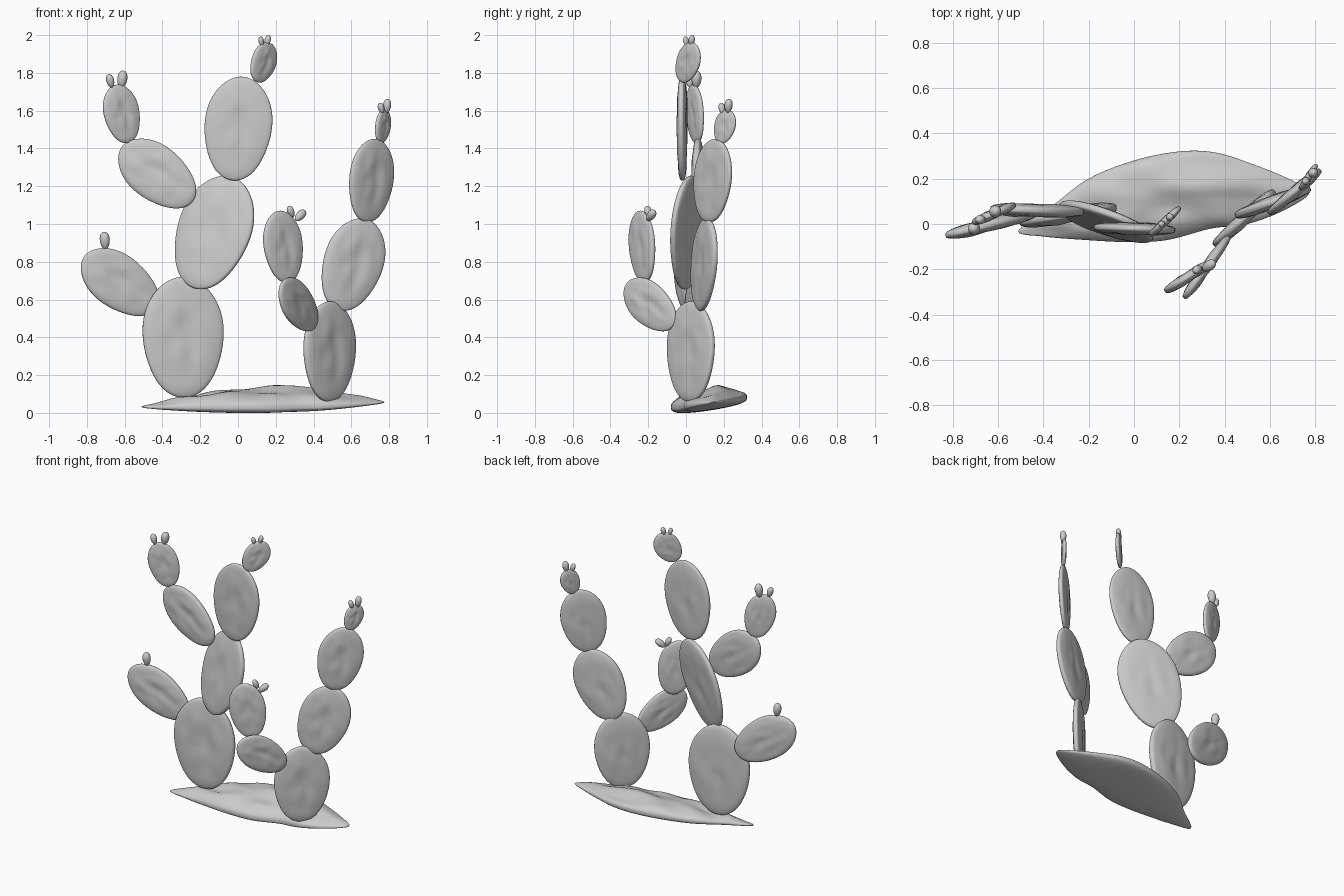
import bpy, bmesh, math
from mathutils import Vector, Matrix, noise

cube = bpy.data.objects.get("Cube")
if cube:
    bpy.data.objects.remove(cube)

grey = bpy.data.materials.new("plain_grey")
grey.use_nodes = True
GREY = (0.6, 0.6, 0.6, 1)
grey.diffuse_color = GREY
grey.node_tree.nodes["Principled BSDF"].inputs["Base Color"].default_value = GREY


def finish(bm, name):
    """Turn a bmesh into a smooth shaded object."""
    bmesh.ops.recalc_face_normals(bm, faces=bm.faces)
    mesh = bpy.data.meshes.new(name)
    bm.to_mesh(mesh)
    bm.free()
    mesh.materials.append(grey)
    for face in mesh.polygons:
        face.use_smooth = True
    obj = bpy.data.objects.new(name, mesh)
    bpy.context.collection.objects.link(obj)
    return obj


def rotation(yaw, lean, pitch=0):
    return (Matrix.Rotation(math.radians(yaw), 4, 'Z')
            @ Matrix.Rotation(math.radians(-pitch), 4, 'X')
            @ Matrix.Rotation(math.radians(lean), 4, 'Y'))


def pad(name, centre, half_w, half_l, yaw, lean, pitch=0, thick=0.03):
    """Flat egg-shaped disc with a rounded rim and shallow dents."""
    bm = bmesh.new()
    bmesh.ops.create_uvsphere(bm, u_segments=56, v_segments=40, radius=1)
    for v in bm.verts:
        a, b, c = v.co                      # c is the thin direction
        side = math.copysign(abs(c) ** 0.6, c)
        flat = max(0, 1 - a * a - b * b)
        dent = 0.3 * noise.noise(Vector((a * 2.2, b * 2.2, c + 4))) * flat
        dimple = 0.2 * math.exp(-9 * (a * a + (b + 0.1) ** 2))
        depth = side * (1 - dimple) + dent
        egg = 1 + 0.1 * b * (1 - b * b)     # fuller toward the tip
        v.co = Vector((a * half_w * egg, depth * thick, b * half_l))
    bm.transform(Matrix.Translation(centre) @ rotation(yaw, lean, pitch))
    return finish(bm, name)


def fruit(name, centre, half_l, lean, yaw=0):
    bm = bmesh.new()
    bmesh.ops.create_uvsphere(bm, u_segments=20, v_segments=14, radius=1)
    for v in bm.verts:
        r = half_l * 0.56 * (1 + 0.15 * v.co.z)
        v.co = Vector((v.co.x * r, v.co.y * r, v.co.z * half_l))
    bm.transform(Matrix.Translation(centre) @ rotation(yaw, lean))
    return finish(bm, name)


# Tall plant: trunk, middle and crown
pad("tall_base_pad", (-0.29, 0.04, 0.40), 0.216, 0.32, 9, -1, thick=0.036)
pad("tall_middle_pad", (-0.13, 0.01, 0.955), 0.208, 0.312, -22, 18, 8, 0.033)
pad("tall_upper_pad", (0.0, -0.02, 1.505), 0.178, 0.276, -2, 6, thick=0.028)
pad("tall_tip_pad", (0.135, 0.01, 1.855), 0.083, 0.114, 43, 32, thick=0.018)
# Tall plant: side arms
pad("low_arm_pad", (-0.625, 0.0, 0.69), 0.142, 0.239, 14, -55)
pad("high_arm_pad", (-0.427, 0.06, 1.265), 0.144, 0.237, -2, -52)
pad("high_arm_tip_pad", (-0.615, 0.047, 1.583), 0.1, 0.158, 23, -14, thick=0.022)
# Short plant
pad("short_base_pad", (0.485, 0.025, 0.325), 0.18, 0.266, 42, 2)
pad("short_middle_pad", (0.607, 0.095, 0.785), 0.165, 0.254, 20, 20)
pad("short_upper_pad", (0.705, 0.14, 1.23), 0.147, 0.223, 40, 11, thick=0.025)
pad("short_tip_pad", (0.767, 0.205, 1.517), 0.064, 0.092, 56, 20, thick=0.016)
pad("front_arm_pad", (0.32, -0.19, 0.572), 0.114, 0.19, 54, -56, thick=0.024)
pad("front_arm_tip_pad", (0.24, -0.232, 0.88), 0.118, 0.192, 32, -9, thick=0.024)

# Fruits along the rims
fruits = [((-0.705, -0.02, 0.912), 0.047, -5), ((-0.676, 0.02, 1.757), 0.037, -15),
          ((-0.613, 0.055, 1.765), 0.047, 8), ((0.123, 0.0, 1.967), 0.026, -12),
          ((0.157, 0.03, 1.972), 0.029, 12), ((0.758, 0.19, 1.612), 0.03, -15),
          ((0.789, 0.225, 1.625), 0.038, 8), ((0.28, -0.2, 1.065), 0.033, -25),
          ((0.33, -0.185, 1.045), 0.04, 50)]
for i, (centre, size, lean) in enumerate(fruits):
    fruit(f"fruit_{i + 1}", centre, size, lean, 35 if centre[0] > 0 else 15)

# Ground slab: smooth closed outline, filled by rings above and below
outline = [Vector(p) for p in (
    (-0.51, -0.03), (-0.36, 0.08), (-0.2, 0.2), (0, 0.28), (0.2, 0.32), (0.36, 0.315),
    (0.52, 0.265), (0.68, 0.2), (0.775, 0.14), (0.66, 0.06), (0.5, 0.0), (0.34, -0.02),
    (0.15, -0.07), (-0.02, -0.08), (-0.22, -0.07), (-0.4, -0.055))]
rim = []
n = len(outline)
for i in range(n):
    p0, p1, p2, p3 = (outline[(i + k - 1) % n] for k in range(4))
    for s in range(5):
        t = s / 5
        rim.append(0.5 * (2 * p1 + (p2 - p0) * t + (2 * p0 - 5 * p1 + 4 * p2 - p3) * t ** 2
                          + (3 * p1 - p0 - 3 * p2 + p3) * t ** 3))

middle = Vector((0.14, 0.1))
bm = bmesh.new()
STEPS = 36


def slab_vert(p, angle):
    s = math.sin(angle)
    q = middle + (p - middle) * s
    ends = max(0, 1 - abs((q.x - 0.13) / 0.66) ** 2.5)
    half = 0.012 + 0.03 * ends
    z = 0.037 + 0.14 * max(q.y, -0.05) + half * math.copysign(abs(math.cos(angle)) ** 0.6,
                                                              math.cos(angle))
    if angle < math.pi / 2:
        bump = noise.noise(Vector((q.x * 5, q.y * 9, 1)))
        z += (0.03 * ends + 0.03 * bump) * (1 - s ** 4)
    return bm.verts.new((q.x, q.y, max(z, 0)))


rings = [[slab_vert(p, math.pi * k / STEPS) for p in rim] for k in range(1, STEPS)]
for lower, upper in zip(rings, rings[1:]):
    for i in range(len(rim)):
        j = (i + 1) % len(rim)
        bm.faces.new((lower[i], lower[j], upper[j], upper[i]))
bm.faces.new(rings[0])
bm.faces.new(rings[-1])
finish(bm, "ground_slab")
